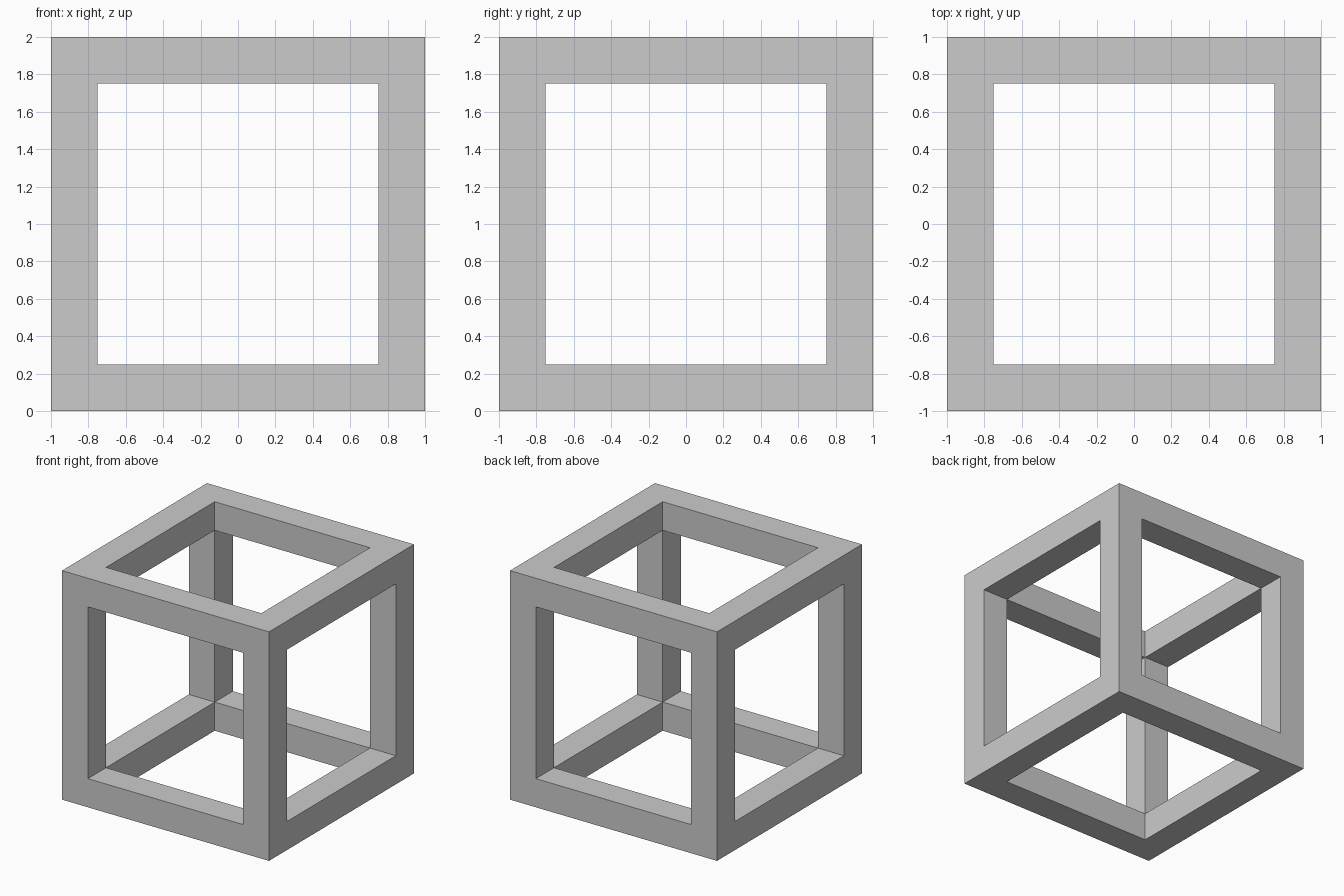
import bpy, bmesh
from mathutils import Matrix

if "Cube" in bpy.data.objects:
    bpy.data.objects.remove(bpy.data.objects["Cube"])

SIZE, BEAM = 2.0, 0.25

# Solid cube standing on the ground
bm = bmesh.new()
bmesh.ops.create_cube(bm, size=SIZE, matrix=Matrix.Translation((0, 0, SIZE / 2)))
bm.normal_update()

# Inset a square opening in each side, leaving the beam faces
openings = list(bm.faces)
bmesh.ops.inset_individual(bm, faces=openings, thickness=BEAM, use_even_offset=True)
bm.normal_update()

# Push the openings inward by the beam depth so their rims meet, then open them
caps = bmesh.ops.extrude_discrete_faces(bm, faces=openings)["faces"]
for cap in caps:
    cap.normal_update()
    bmesh.ops.translate(bm, verts=cap.verts, vec=-cap.normal * BEAM)
bmesh.ops.delete(bm, geom=caps, context='FACES')
bmesh.ops.remove_doubles(bm, verts=bm.verts, dist=1e-4)
bmesh.ops.recalc_face_normals(bm, faces=bm.faces)

# Open cube frame object
mesh = bpy.data.meshes.new("cube_frame")
bm.to_mesh(mesh)
bm.free()
frame = bpy.data.objects.new("cube_frame", mesh)
bpy.context.collection.objects.link(frame)
